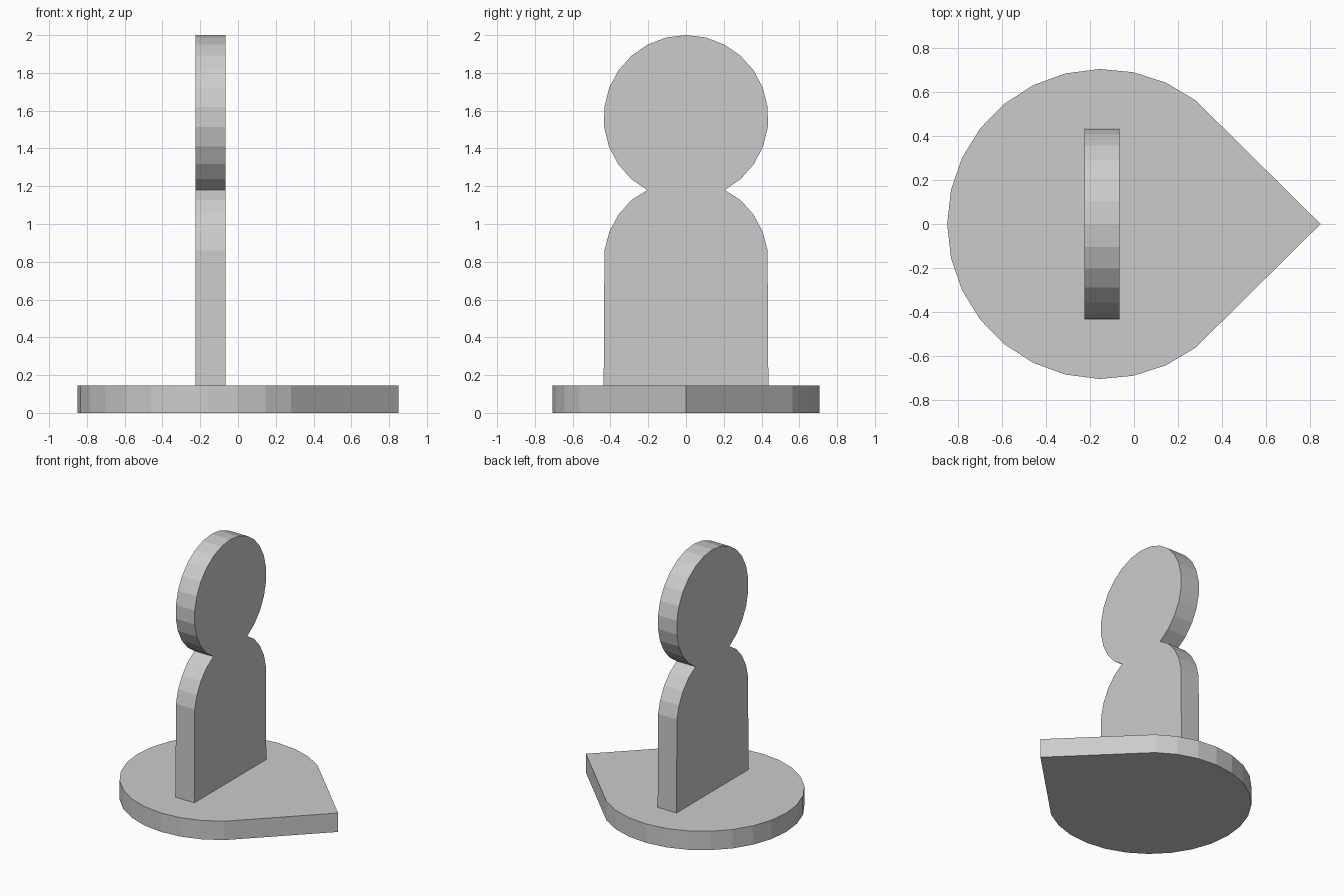
import bpy
import bmesh
from math import sin, cos, radians, sqrt
from mathutils import Vector

if "Cube" in bpy.data.objects:
    bpy.data.objects.remove(bpy.data.objects["Cube"])


def arc(cx, cy, r, start, end, steps):
    """Points along an arc, angles in degrees."""
    angles = [radians(start + (end - start) * i / steps) for i in range(steps + 1)]
    return [(cx + r * cos(a), cy + r * sin(a)) for a in angles]


def prism(name, points, offset):
    """Extrude a closed outline along the offset vector."""
    bm = bmesh.new()
    face = bm.faces.new([bm.verts.new(p) for p in points])
    result = bmesh.ops.extrude_face_region(bm, geom=[face], use_keep_orig=True)
    moved = [v for v in result["geom"] if isinstance(v, bmesh.types.BMVert)]
    bmesh.ops.translate(bm, verts=moved, vec=Vector(offset))
    bmesh.ops.recalc_face_normals(bm, faces=bm.faces)
    mesh = bpy.data.meshes.new(name)
    bm.to_mesh(mesh)
    bm.free()
    obj = bpy.data.objects.new(name, mesh)
    bpy.context.collection.objects.link(obj)
    return obj


CENTRE_X = -0.145
BASE_TOP = 0.145

# Teardrop base: round back, pointed towards +x
base_outline = [(0.85, 0)] + arc(CENTRE_X, 0, 0.706, 53, 307, 20)
prism("teardrop_base", [(x, y, 0) for x, y in base_outline], (0, 0, BASE_TOP))

# Upright figure: straight sides, rounded shoulders, narrow neck, round head
R = 0.436
HEAD_Z, SHOULDER_Z = 1.564, 0.80
NECK = 61.9
figure = [(R, BASE_TOP)]
figure += arc(0, SHOULDER_Z, R, 8, NECK, 4)[:-1]
figure += arc(0, HEAD_Z, R, -NECK, 180 + NECK, 22)
figure += arc(0, SHOULDER_Z, R, 180 - NECK, 172, 4)[1:]
figure += [(-R, BASE_TOP)]
prism("upright_figure", [(CENTRE_X - 0.08, y, z) for y, z in figure], (0.16, 0, 0))
